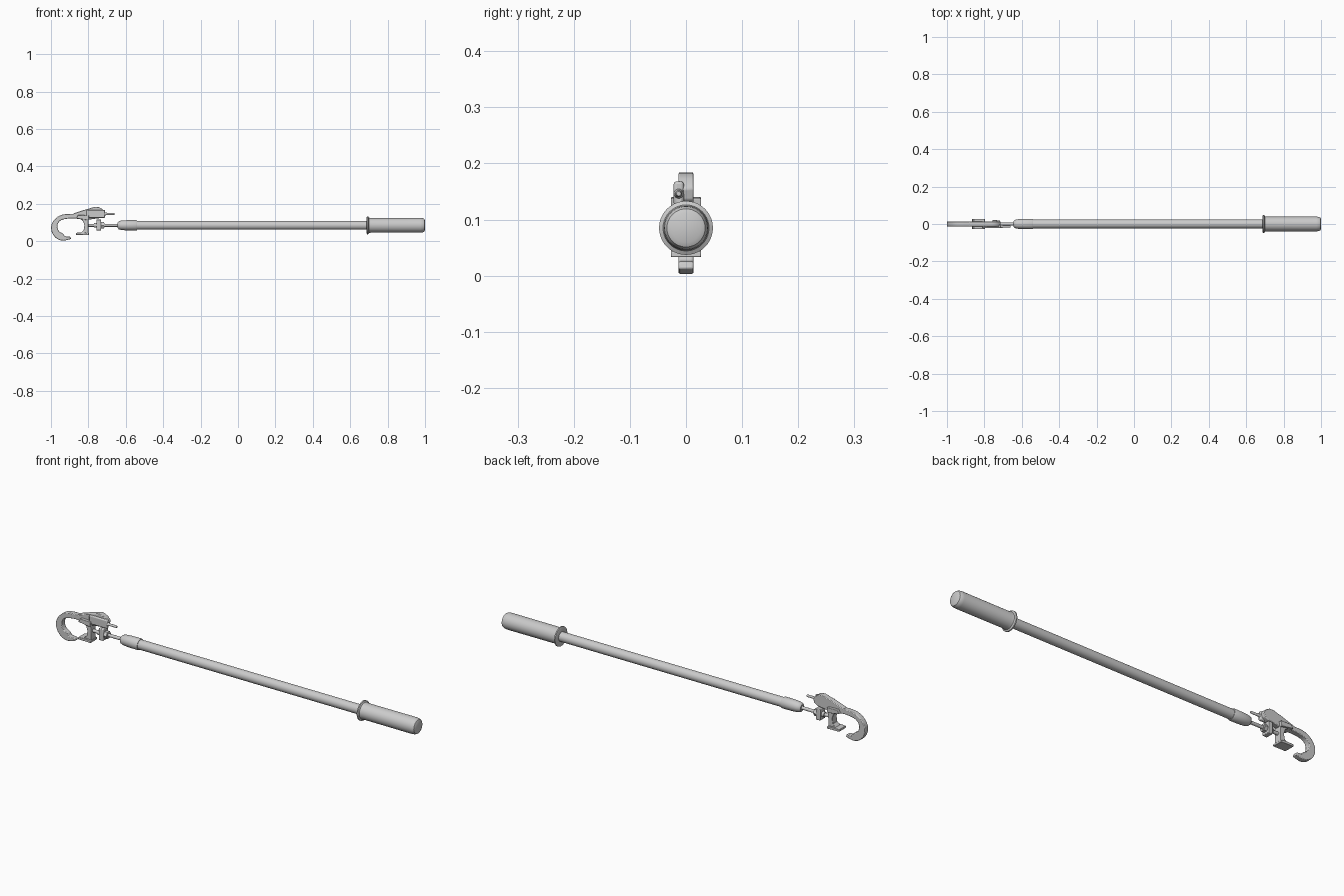
import bpy, bmesh, math
from mathutils import Vector

if "Cube" in bpy.data.objects:
    bpy.data.objects.remove(bpy.data.objects["Cube"])

AXIS_Z = 0.085


def finish(bm, name, angle=35, bevel=0.0):
    bmesh.ops.recalc_face_normals(bm, faces=bm.faces)
    me = bpy.data.meshes.new(name)
    bm.to_mesh(me)
    bm.free()
    ob = bpy.data.objects.new(name, me)
    bpy.context.collection.objects.link(ob)
    bpy.ops.object.select_all(action='DESELECT')
    bpy.context.view_layer.objects.active = ob
    ob.select_set(True)
    bpy.ops.object.shade_smooth_by_angle(angle=math.radians(angle))
    if bevel:
        m = ob.modifiers.new("soft_edges", 'BEVEL')
        m.width, m.segments, m.limit_method = bevel, 2, 'ANGLE'
        m.angle_limit = math.radians(40)
    return ob


def turned(name, profile, y=0.0, z=AXIS_Z, sides=40):
    """Lathe (x, radius) pairs around a line parallel to x."""
    bm = bmesh.new()
    rings = []
    for x, r in profile:
        rings.append([bm.verts.new((x, y + r * math.cos(2 * math.pi * i / sides),
                                    z + r * math.sin(2 * math.pi * i / sides)))
                      for i in range(sides)])
    for a, b in zip(rings, rings[1:]):
        for i in range(sides):
            j = (i + 1) % sides
            bm.faces.new((a[i], a[j], b[j], b[i]))
    bm.faces.new(rings[0])
    bm.faces.new(rings[-1])
    return finish(bm, name)


def plate(name, outline, y0, y1, bevel=0.003):
    """Extrude an (x, z) outline from y0 to y1."""
    bm = bmesh.new()
    face = bm.faces.new([bm.verts.new((x, y0, z)) for x, z in outline])
    ext = bmesh.ops.extrude_face_region(bm, geom=[face])
    verts = [v for v in ext['geom'] if isinstance(v, bmesh.types.BMVert)]
    bmesh.ops.translate(bm, verts=verts, vec=(0, y1 - y0, 0))
    return finish(bm, name, 30, bevel)


def box(name, x0, x1, y0, y1, z0, z1, bevel=0.003):
    return plate(name, [(x0, z0), (x1, z0), (x1, z1), (x0, z1)], y0, y1, bevel)


# Long pole, its ferrule and the rubber grip
turned("pole", [(-0.56, 0.0235), (0.72, 0.0235)])
turned("ferrule", [(-0.643, 0.015), (-0.638, 0.021), (-0.625, 0.025), (-0.60, 0.027),
                   (-0.545, 0.028), (-0.54, 0.026)])
turned("grip", [(0.688, 0.044), (0.690, 0.048), (0.696, 0.048), (0.700, 0.041),
                (0.712, 0.039), (0.975, 0.0395), (0.988, 0.038), (0.996, 0.034), (1.0, 0.026)])

# Threaded rod and adjusting nut
turned("threaded_rod", [(-0.82, 0.008), (-0.635, 0.008)], sides=20)
turned("rod_collar", [(-0.77, 0.013), (-0.715, 0.013)], sides=20)
box("nut_block", -0.757, -0.732, -0.021, 0.021, 0.058, 0.116)
turned("lock_nut", [(-0.732, 0.019), (-0.716, 0.019)], sides=6)


# Hook: arc swept with tapering width, running into the upper arm
def spline(pts, n=6):
    out = []
    for i in range(len(pts) - 1):
        a, b, c, d = (Vector(pts[max(0, min(len(pts) - 1, i + k))]) for k in (-1, 0, 1, 2))
        for s in range(n):
            t = s / n
            out.append(0.5 * (2 * b + (c - a) * t + (2 * a - 5 * b + 4 * c - d) * t * t
                              + (3 * b - a - 3 * c + d) * t ** 3))
    return out + [Vector(pts[-1])]


outer = spline([(-0.80, 0.152), (-0.87, 0.147), (-0.935, 0.143), (-0.975, 0.122), (-0.998, 0.085),
                (-0.994, 0.045), (-0.97, 0.015), (-0.935, 0.003), (-0.893, 0.012)])
inner = spline([(-0.897, 0.025), (-0.925, 0.027), (-0.935, 0.040), (-0.957, 0.054), (-0.966, 0.080),
                (-0.957, 0.103), (-0.935, 0.116), (-0.89, 0.122), (-0.84, 0.118), (-0.80, 0.115)])
plate("hook", [tuple(p) for p in outer + inner], -0.0135, 0.0135, 0.004)

# Upper arm rising to a rounded hump behind the hook
plate("upper_arm", [(-0.89, 0.125), (-0.88, 0.148), (-0.82, 0.168), (-0.785, 0.178), (-0.765, 0.184),
                    (-0.745, 0.183), (-0.725, 0.172), (-0.712, 0.155), (-0.718, 0.135),
                    (-0.735, 0.124), (-0.80, 0.115)], -0.0135, 0.0135)

# Side housing with its small latch pin
box("pin_housing", -0.81, -0.71, -0.022, -0.004, 0.125, 0.168, 0.005)
turned("latch_pin", [(-0.73, 0.009), (-0.71, 0.0085), (-0.70, 0.006), (-0.664, 0.006),
                     (-0.66, 0.004)], y=-0.013, z=0.146, sides=16)

# Sliding jaw: cheeks around the arm, curved stem and flared foot
for side in (-1, 1):
    y0, y1 = sorted((side * 0.010, side * 0.027))
    plate("jaw_cheek", [(-0.865, 0.122), (-0.80, 0.112), (-0.797, 0.138), (-0.855, 0.140)], y0, y1, 0.002)
plate("jaw_stem", [(-0.85, 0.122), (-0.828, 0.108), (-0.821, 0.085), (-0.825, 0.060), (-0.842, 0.044),
                   (-0.842, 0.038), (-0.80, 0.038), (-0.80, 0.125)], -0.018, 0.018, 0.002)
plate("jaw_foot", [(-0.866, 0.045), (-0.866, 0.034), (-0.797, 0.033), (-0.797, 0.043),
                   (-0.825, 0.047)], -0.027, 0.027, 0.002)
